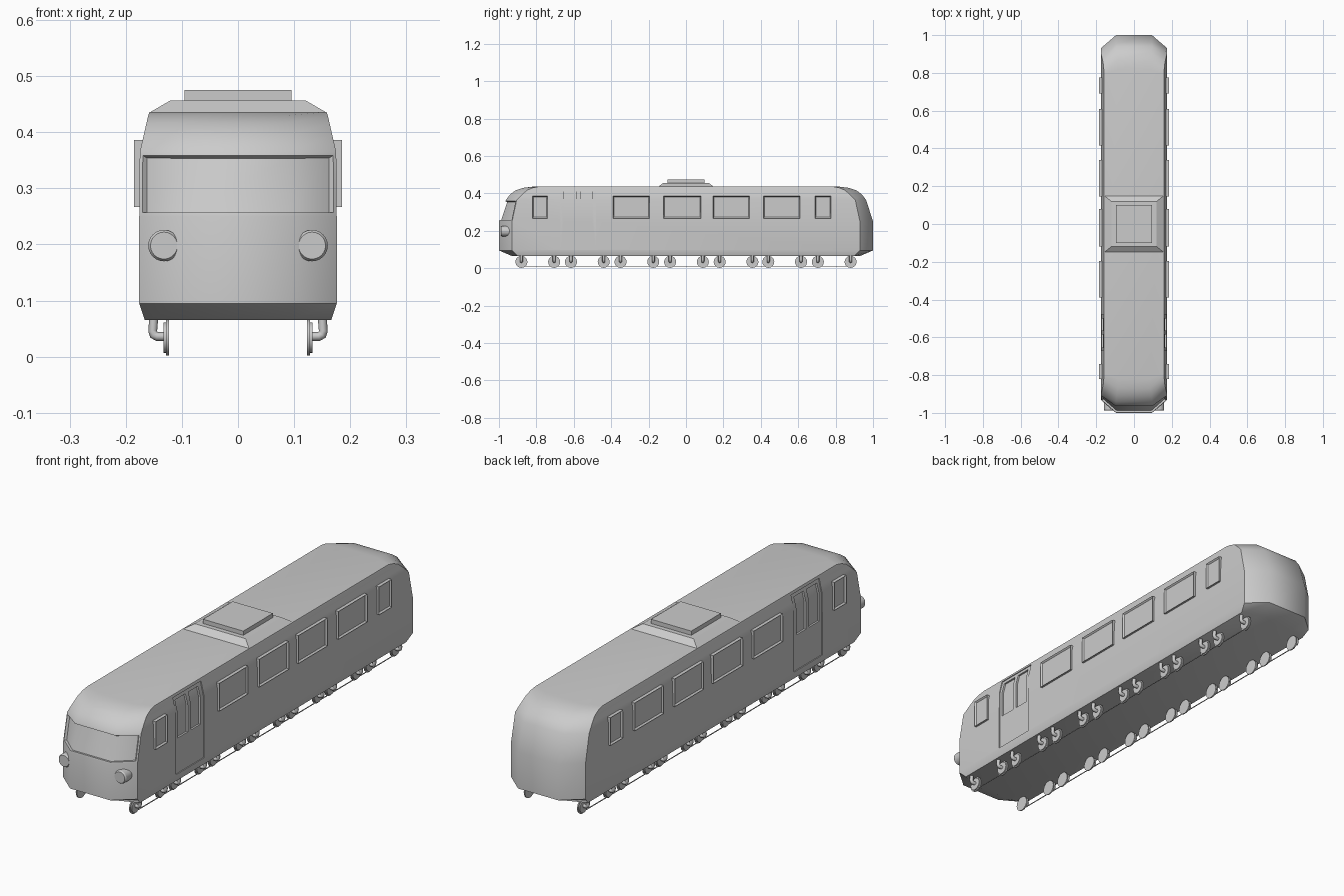
import bpy, bmesh, math
from mathutils import Matrix, Vector

if "Cube" in bpy.data.objects:
    bpy.data.objects.remove(bpy.data.objects["Cube"])


def make(name, bm, angle=None):
    bmesh.ops.recalc_face_normals(bm, faces=bm.faces)
    me = bpy.data.meshes.new(name)
    bm.to_mesh(me)
    bm.free()
    ob = bpy.data.objects.new(name, me)
    bpy.context.collection.objects.link(ob)
    if angle:
        bpy.ops.object.select_all(action='DESELECT')
        ob.select_set(True)
        bpy.context.view_layer.objects.active = ob
        bpy.ops.object.shade_smooth_by_angle(angle=math.radians(angle))
    return ob


def loft(bm, rings):
    vs = [[bm.verts.new(p) for p in r] for r in rings]
    n = len(rings[0])
    strips = []
    for a, b in zip(vs, vs[1:]):
        strips.append([bm.faces.new((a[i], a[(i + 1) % n], b[(i + 1) % n], b[i])) for i in range(n)])
    bm.faces.new(vs[0][::-1])
    bm.faces.new(vs[-1])
    return strips


def rect(hx, hy, z):
    return [(-hx, -hy, z), (hx, -hy, z), (hx, hy, z), (-hx, hy, z)]


def box(bm, x0, x1, y0, y1, z0, z1):
    return loft(bm, [[(x0, y0, z), (x1, y0, z), (x1, y1, z), (x0, y1, z)] for z in (z0, z1)])


def cyl(bm, r1, r2, depth, centre, axis, n=24):
    rot = Matrix.Rotation(math.pi / 2, 4, axis)
    bmesh.ops.create_cone(bm, cap_ends=True, segments=n, radius1=r1, radius2=r2, depth=depth,
                          matrix=Matrix.Translation(centre) @ rot)


# body shell: octagonal plan at each height (z, half width, end facet half width, end y, side y)
levels = [(.065, .166, .090, .93, .90), (.095, .176, .095, 1.0, .93), (.25, .176, .095, 1.0, .93),
          (.365, .175, .095, .963, .905), (.395, .168, .095, .94, .875), (.417, .163, .092, .91, .85),
          (.430, .160, .088, .87, .82), (.436, .158, .085, .82, .79)]
bm = bmesh.new()
strips = loft(bm, [[(-c, -e, z), (c, -e, z), (w, -s, z), (w, s, z),
                    (c, e, z), (-c, e, z), (-w, s, z), (-w, -s, z)] for z, w, c, e, s in levels])
bmesh.ops.recalc_face_normals(bm, faces=bm.faces)
# wraparound windscreen
screen = [strips[2][i] for i in (7, 0, 1)]
bmesh.ops.inset_region(bm, faces=screen, thickness=.007, use_even_offset=True)
bmesh.ops.inset_region(bm, faces=screen, thickness=.002, depth=-.010, use_even_offset=True)
body = make("body", bm)


# door recesses following the side profile
def door_cut(depth, y0, y1, z0, z1):
    def wall(z):
        return (.176 if z < .365 else .175 - (z - .365) * .235) - depth
    prof = [(wall(z0), z0), (.3, z0), (.3, z1), (wall(z1), z1), (wall(.364), .364)]
    for s in (-1, 1):
        b = bmesh.new()
        loft(b, [[(s * x, y, z) for x, z in prof] for y in (y0, y1)])
        cutter = make("door_cutter", b)
        cutter.hide_render = True
        bpy.context.view_layer.objects.active = body
        m = body.modifiers.new("door", 'BOOLEAN')
        m.operation = 'DIFFERENCE'
        m.solver = 'EXACT'
        m.object = cutter
        bpy.ops.object.modifier_apply(modifier=m.name)
        bpy.data.objects.remove(cutter)


door_cut(.004, -.67, -.48, .10, .425)
door_cut(.012, -.655, -.585, .25, .41)
door_cut(.012, -.565, -.50, .25, .41)
bpy.ops.object.select_all(action='DESELECT')
body.select_set(True)
bpy.context.view_layer.objects.active = body
bpy.ops.object.shade_smooth_by_angle(angle=math.radians(43))

# side windows: raised frame with sunken pane
bm = bmesh.new()
for y0, y1 in [(-.82, -.74), (-.39, -.195), (-.12, .08), (.145, .34), (.415, .61), (.69, .775)]:
    for s in (-1, 1):
        faces = box(bm, *sorted((s * .16, s * .185)), y0, y1, .267, .386)[0]
        outer = faces[1] if s > 0 else faces[3]
        outer.normal_update()
        bmesh.ops.inset_region(bm, faces=[outer], thickness=.008)
        bmesh.ops.translate(bm, verts=outer.verts, vec=(-s * .007, 0, 0))
make("side_windows", bm)

# roof unit
bm = bmesh.new()
loft(bm, [rect(.158, .15, .435), rect(.12, .12, .457)])
make("roof_plinth", bm)
bm = bmesh.new()
loft(bm, [rect(.095, .10, .45), rect(.095, .10, .475)])
make("roof_hatch", bm)

# headlights
bm = bmesh.new()
for s in (-1, 1):
    cyl(bm, .028, .028, .075, (s * .132, -.945, .198), 'X')
    cyl(bm, .028, .024, .006, (s * .132, -.9855, .198), 'X')
make("headlights", bm, 35)

# wheels with flanges, and the thin lower rods joining them
axles = [-.88, -.705, -.615, -.44, -.35, -.175, -.085, .09, .18, .355, .44, .615, .705, .88]
bm = bmesh.new()
for y in axles:
    for s in (-1, 1):
        cyl(bm, .032, .032, .005, (s * .1255, y, .034), 'Y')
        cyl(bm, .027, .027, .006, (s * .130, y, .034), 'Y')
make("wheels", bm, 35)
bm = bmesh.new()
for s in (-1, 1):
    box(bm, s * .128 - .0015, s * .128 + .0015, -.88, .88, .008, .011)
make("lower_rods", bm)

# bent axle arms
cu = bpy.data.curves.new("axle_arms", 'CURVE')
cu.dimensions = '3D'
cu.bevel_depth = .008
cu.bevel_resolution = 2
cu.use_fill_caps = True
for y in axles:
    for s in (-1, 1):
        sp = cu.splines.new('POLY')
        pts = [(.128, .036), (.144, .036), (.150, .039), (.152, .046), (.150, .072)]
        sp.points.add(len(pts) - 1)
        for p, (x, z) in zip(sp.points, pts):
            p.co = (s * x, y, z, 1)
        sp.use_smooth = True
arms = bpy.data.objects.new("axle_arms", cu)
bpy.context.collection.objects.link(arms)
